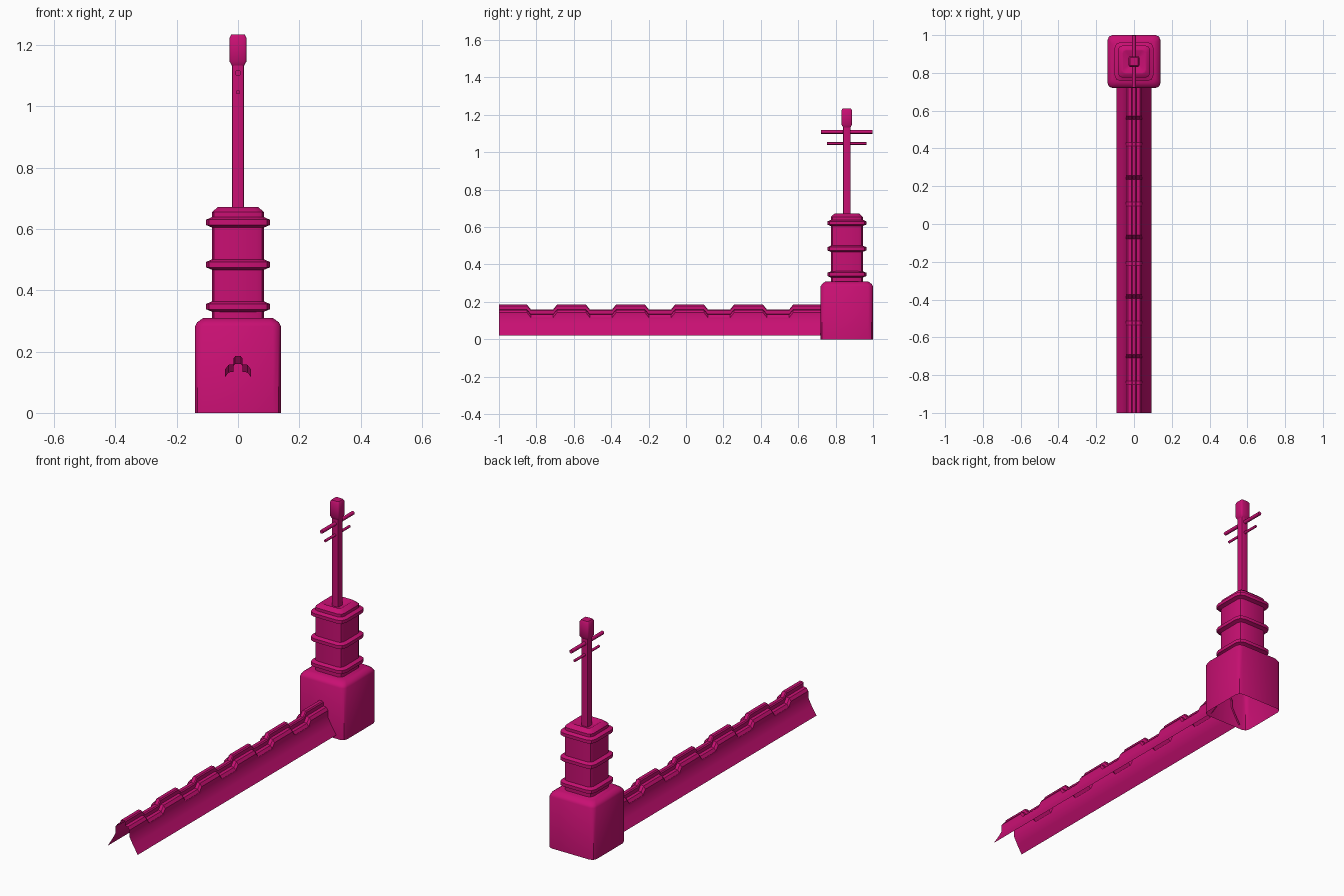
import bpy, bmesh, math

if "Cube" in bpy.data.objects:
    bpy.data.objects.remove(bpy.data.objects["Cube"])

mat = bpy.data.materials.new("magenta")
mat.diffuse_color = (0.58, 0.005, 0.17, 1)
mat.use_nodes = True
mat.node_tree.nodes["Principled BSDF"].inputs["Base Color"].default_value = mat.diffuse_color
CY = 0.86  # tower centre along y


def finish(name, bm, angle=40):
    bmesh.ops.recalc_face_normals(bm, faces=bm.faces)
    me = bpy.data.meshes.new(name)
    bm.to_mesh(me)
    bm.free()
    ob = bpy.data.objects.new(name, me)
    bpy.context.collection.objects.link(ob)
    me.materials.append(mat)
    bpy.ops.object.select_all(action='DESELECT')
    ob.select_set(True)
    bpy.context.view_layer.objects.active = ob
    bpy.ops.object.shade_smooth_by_angle(angle=math.radians(angle))
    return ob


def rounded_square(h, r):
    # square of half width h with corners rounded in two segments
    pts = []
    for q in range(4):
        a0 = q * math.pi / 2
        sx, sy = [(1, 1), (-1, 1), (-1, -1), (1, -1)][q]
        for i in range(3):
            a = a0 + i * math.pi / 4
            pts.append((sx * (h - r) + r * math.cos(a), sy * (h - r) + r * math.sin(a)))
    return pts


def loft(name, levels, bottom=False, top=True):
    # levels: (half width, corner radius, z) from bottom to top
    bm = bmesh.new()
    rows = [[bm.verts.new((x, CY + y, z)) for x, y in rounded_square(h, r)]
            for h, r, z in levels]
    n = len(rows[0])
    for a, b in zip(rows, rows[1:]):
        for i in range(n):
            j = (i + 1) % n
            bm.faces.new((a[i], a[j], b[j], b[i]))
    if top:
        bm.faces.new(rows[-1])
    if bottom:
        bm.faces.new(rows[0][::-1])
    return finish(name, bm)


# Base block, open underneath
loft("base_block", [(0.14, 0.026, 0), (0.14, 0.026, 0.283), (0.133, 0.026, 0.296),
                    (0.113, 0.024, 0.31)])

# Tower body with a shallow dish on top
loft("tower_body", [(0.085, 0.024, 0.305), (0.085, 0.024, 0.655), (0.066, 0.02, 0.672),
                    (0.058, 0.016, 0.672), (0.03, 0.008, 0.655)])

# Three bands around the tower
for i, z in enumerate((0.347, 0.484, 0.622)):
    loft(f"tower_band_{i + 1}", [(0.083, 0.024, z - 0.018), (0.096, 0.032, z - 0.012),
                                 (0.104, 0.034, z - 0.009), (0.104, 0.034, z + 0.009),
                                 (0.096, 0.032, z + 0.012), (0.083, 0.024, z + 0.018)], top=False)

# Mast and its cap
loft("mast", [(0.02, 0.006, 0.65), (0.02, 0.006, 1.15)])
loft("mast_cap", [(0.02, 0.005, 1.133), (0.028, 0.007, 1.148), (0.028, 0.007, 1.224),
                  (0.022, 0.006, 1.235)], bottom=True)


def crossbar(name, z, r, half):
    bm = bmesh.new()
    bmesh.ops.create_cone(bm, cap_ends=True, segments=12, radius1=r, radius2=r, depth=2 * half)
    for v in bm.verts:
        x, y, h = v.co
        v.co = (x, CY + h, z + y)
    finish(name, bm)


# Antenna crossbars
crossbar("upper_crossbar", 1.109, 0.01, 0.137)
crossbar("lower_crossbar", 1.047, 0.007, 0.106)

# Barrier wall: thin sheet whose upper part steps up and down along its length
half = [(0.092, 0.02), (0.064, 0.064), (0.042, 0.105), (0.042, 0.142), (0.031, 0.157),
        (0.014, 0.159), (0.014, 0.179), (0.009, 0.185)]
profile = [(-x, z) for x, z in half] + half[::-1]
stations = [(-1.0, 0), (-0.85, 0)]
for k in range(5):
    s = -0.85 + 0.3155 * k
    stations += [(s + 0.02, 0.025), (s + 0.14, 0.025), (s + 0.16, 0), (s + 0.3155, 0)]
stations[-1] = (0.73, 0)
bm = bmesh.new()
rows = [[bm.verts.new((x, y, z - (drop if z > 0.12 else 0))) for x, z in profile]
        for y, drop in stations]
for a, b in zip(rows, rows[1:]):
    for i in range(len(profile) - 1):
        bm.faces.new((a[i], a[i + 1], b[i + 1], b[i]))
finish("barrier_wall", bm, 35)
